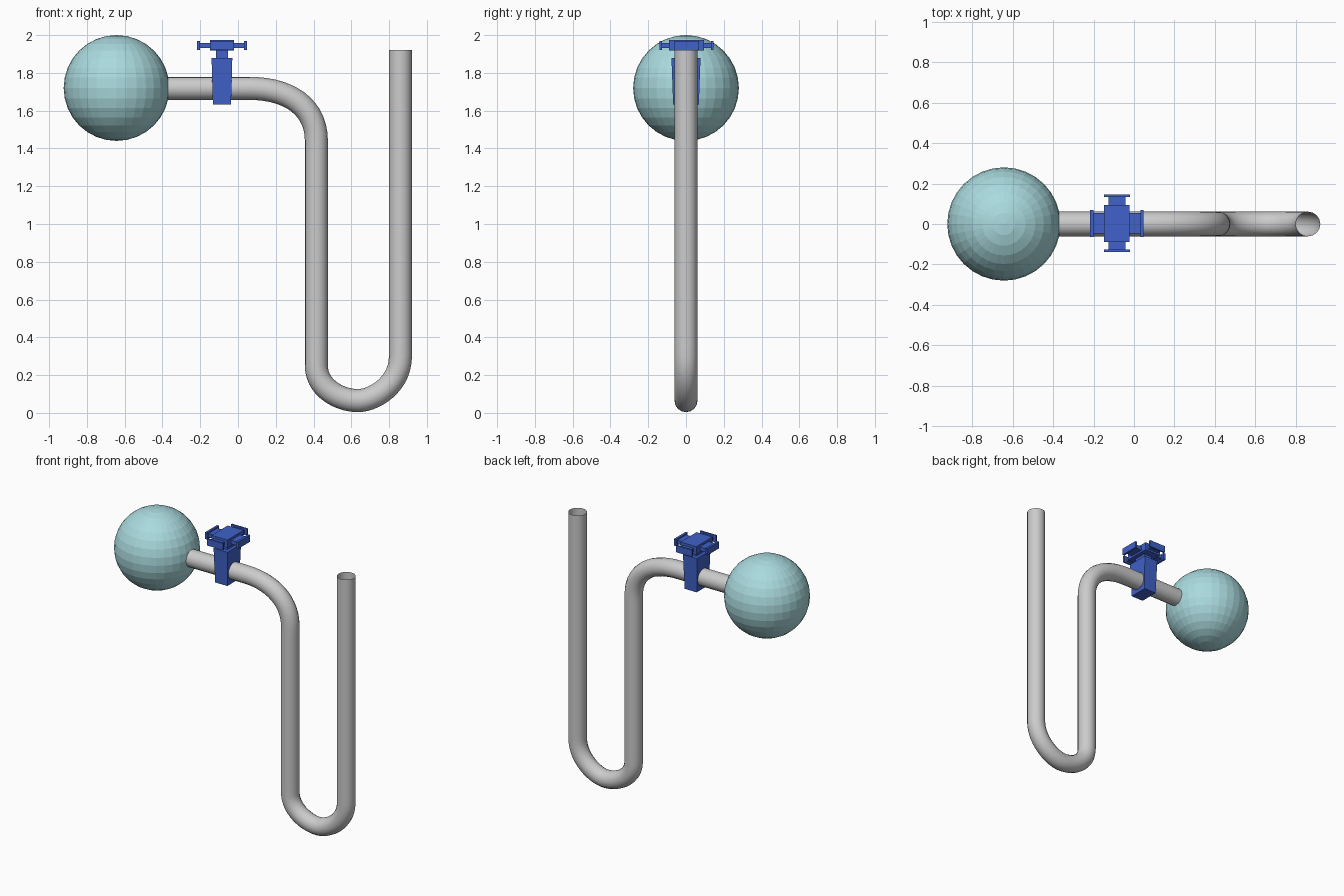
import bpy, bmesh
from mathutils import Vector

if "Cube" in bpy.data.objects:
    bpy.data.objects.remove(bpy.data.objects["Cube"])


def material(name, color):
    m = bpy.data.materials.new(name)
    m.diffuse_color = color
    m.use_nodes = True
    m.node_tree.nodes["Principled BSDF"].inputs["Base Color"].default_value = m.diffuse_color
    return m


BLUE = material("valve_blue", (0.05, 0.12, 0.58, 1))
AQUA = material("bulb_aqua", (0.40, 0.70, 0.73, 1))


def frustum(name, x, y, z0, z1, bottom, top):
    """Box with separate half sizes (x, y) at the bottom and top."""
    bm = bmesh.new()
    bmesh.ops.create_cube(bm, size=2)
    for v in bm.verts:
        hx, hy = top if v.co.z > 0 else bottom
        v.co = Vector((x + v.co.x * hx, y + v.co.y * hy, z1 if v.co.z > 0 else z0))
    me = bpy.data.meshes.new(name)
    bm.to_mesh(me)
    bm.free()
    me.materials.append(BLUE)
    ob = bpy.data.objects.new(name, me)
    bpy.context.collection.objects.link(ob)
    return ob


# Faceted gas bulb
bpy.ops.mesh.primitive_uv_sphere_add(segments=32, ring_count=16, radius=0.28,
                                     location=(-0.643, 0, 1.72))
bulb = bpy.context.object
bulb.name = "bulb"
bulb.data.materials.append(AQUA)

# Open U-shaped pipe: (point, left handle, right handle) in x, z
path = [
    ((-0.37, 1.718), (-0.42, 1.718), (-0.30, 1.718)),
    ((0.06, 1.718), (-0.05, 1.718), (0.27, 1.718)),
    ((0.415, 1.44), (0.415, 1.62), (0.415, 1.30)),
    ((0.415, 0.25), (0.415, 0.40), (0.415, 0.13)),
    ((0.635, 0.065), (0.54, 0.065), (0.72, 0.065)),
    ((0.86, 0.30), (0.86, 0.15), (0.86, 0.45)),
    ((0.86, 1.92), (0.86, 1.80), (0.86, 2.00)),
]
curve = bpy.data.curves.new("pipe", 'CURVE')
curve.dimensions = '3D'
curve.bevel_depth = 0.061
curve.bevel_resolution = 6
curve.resolution_u = 14
spline = curve.splines.new('BEZIER')
spline.bezier_points.add(len(path) - 1)
for bp, (co, left, right) in zip(spline.bezier_points, path):
    bp.handle_left_type = bp.handle_right_type = 'FREE'
    bp.co = (co[0], 0, co[1])
    bp.handle_left = (left[0], 0, left[1])
    bp.handle_right = (right[0], 0, right[1])
spline.use_smooth = True
pipe = bpy.data.objects.new("pipe", curve)
bpy.context.collection.objects.link(pipe)

# Valve body, stem and handle hub
VX, VY = -0.085, 0.003
frustum("valve_body", VX, 0, 1.633, 1.88, (0.048, 0.068), (0.055, 0.077))
frustum("valve_stem", VX, 0, 1.87, 1.925, (0.032, 0.045), (0.032, 0.045))
frustum("handle_hub", VX, VY, 1.918, 1.975, (0.063, 0.092), (0.063, 0.092))

# Four handle arms with end plates
for side, s in (("left", -1), ("right", 1)):
    frustum("arm_" + side, VX + s * 0.09, VY, 1.931, 1.958, (0.035, 0.051), (0.035, 0.051))
    frustum("plate_" + side, VX + s * 0.124, VY, 1.921, 1.969, (0.008, 0.067), (0.008, 0.067))
for side, s in (("front", -1), ("back", 1)):
    frustum("arm_" + side, VX, VY + s * 0.11, 1.931, 1.958, (0.042, 0.026), (0.042, 0.026))
    frustum("plate_" + side, VX, VY + s * 0.136, 1.921, 1.969, (0.064, 0.006), (0.064, 0.006))
